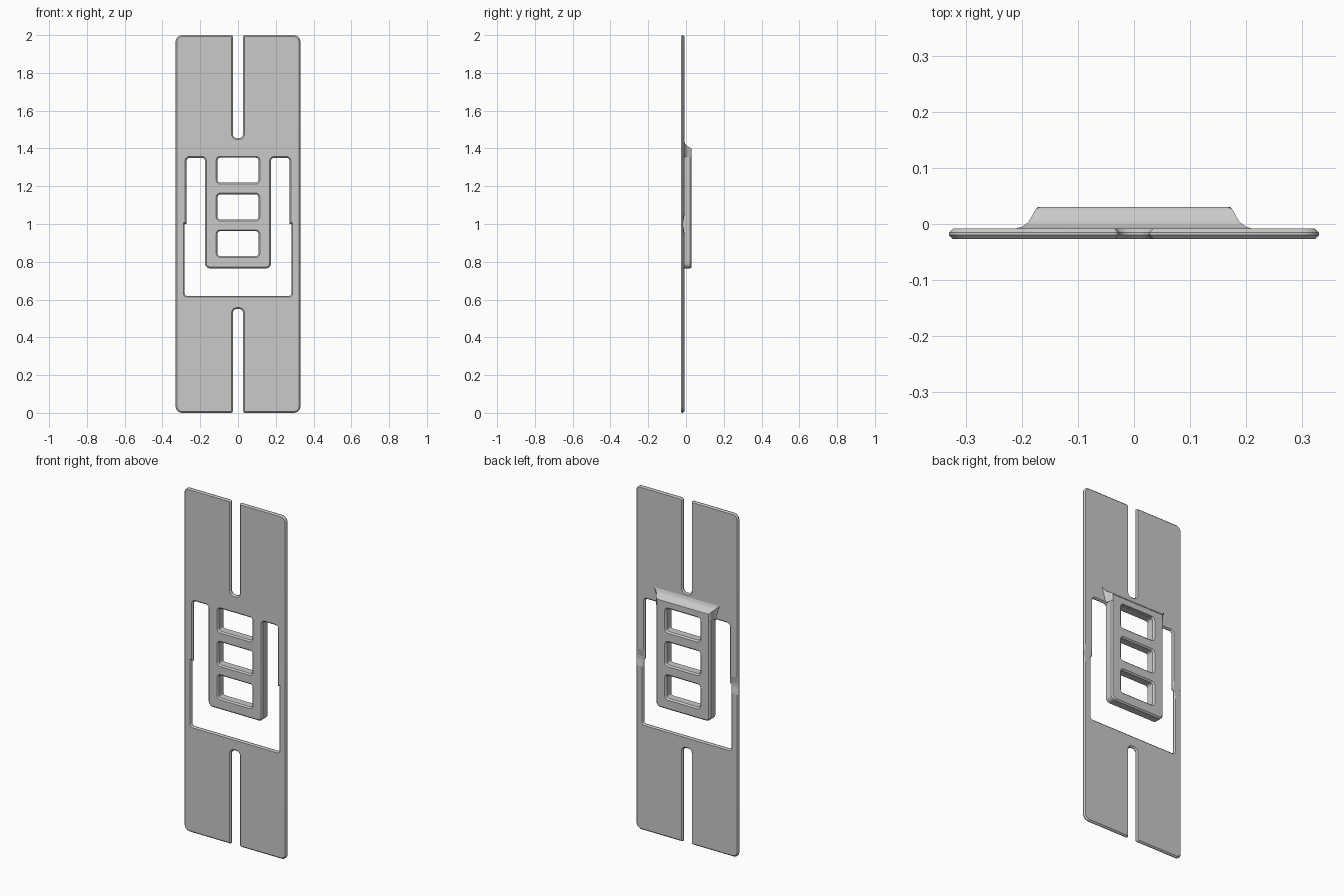
import bpy, bmesh
from math import pi, sin, cos
from mathutils import Vector

cube = bpy.data.objects.get("Cube")
if cube:
    bpy.data.objects.remove(cube, do_unlink=True)

grey = bpy.data.materials.new("plain grey")
grey.use_nodes = True
colour = (0.59, 0.59, 0.59, 1)
grey.diffuse_color = colour
grey.node_tree.nodes["Principled BSDF"].inputs["Base Color"].default_value = colour

FRONT, PLATE_BACK, PAD_BACK = -0.027, -0.008, 0.03


def rounded(corners, steps=10):
    """Round each right-angled corner (x, z, radius) with an arc."""
    points = []
    for i, (x, z, r) in enumerate(corners):
        c = Vector((x, z))
        u = (Vector(corners[i - 1][:2]) - c).normalized()
        v = (Vector(corners[(i + 1) % len(corners)][:2]) - c).normalized()
        if r == 0:
            points.append(c)
            continue
        for k in range(steps + 1):
            t = pi / 2 * k / steps
            points.append(c + (u + v) * r - v * r * cos(t) - u * r * sin(t))
    return points


def mirrored(half):
    """Close a right-hand half outline with its left-hand copy."""
    return rounded(half + [(-x, z, r) for x, z, r in reversed(half)])


def offset(points, distance):
    """Move an outline towards its inside, keeping its sides parallel."""
    area = sum(a.cross(b) for a, b in zip(points, points[1:] + points[:1]))
    side = distance if area > 0 else -distance
    moved = []
    for i, p in enumerate(points):
        a = (p - points[i - 1]).normalized()
        b = (points[(i + 1) % len(points)] - p).normalized()
        n1, n2 = Vector((-a.y, a.x)), Vector((-b.y, b.x))
        moved.append(p + (n1 + n2) * side / (1 + n1.dot(n2)))
    return moved


def sheet(outlines, front, back, bevel):
    """Upright chamfered sheet: the first outline is the edge, the rest are holes."""
    bm = bmesh.new()
    front_edges, back_edges = [], []
    for n, points in enumerate(outlines):
        inset = offset(points, bevel if n == 0 else -bevel)
        layers = ((inset, front), (points, front + bevel),
                  (points, back - bevel), (inset, back))
        loops = [[bm.verts.new((p.x, y, p.y)) for p in pts] for pts, y in layers]
        count = len(points)
        for a, b in zip(loops, loops[1:]):
            for i in range(count):
                j = (i + 1) % count
                bm.faces.new((a[i], a[j], b[j], b[i]))
        for loop, edges in ((loops[0], front_edges), (loops[-1], back_edges)):
            edges += [bm.edges.get((loop[i - 1], loop[i])) for i in range(count)]
    for edges, normal in ((front_edges, (0, -1, 0)), (back_edges, (0, 1, 0))):
        bmesh.ops.triangle_fill(bm, edges=edges, normal=normal, use_beauty=True)
    return bm


def mesh_object(name, bm, angle):
    bmesh.ops.recalc_face_normals(bm, faces=bm.faces)
    mesh = bpy.data.meshes.new(name)
    bm.to_mesh(mesh)
    bm.free()
    mesh.materials.append(grey)
    obj = bpy.data.objects.new(name, mesh)
    bpy.context.collection.objects.link(obj)
    bpy.ops.object.select_all(action="DESELECT")
    obj.select_set(True)
    bpy.context.view_layer.objects.active = obj
    bpy.ops.object.shade_smooth_by_angle(angle=angle)


# Outlines: plate with end slots, window around the tab, tab openings
plate_edge = mirrored([(0.027, 0.55, 0.022), (0.027, 0, 0.01), (0.33, 0, 0.035),
                       (0.33, 2, 0.035), (0.027, 2, 0.01), (0.027, 1.455, 0.022)])
window = mirrored([(0.175, 0.765, 0.028), (0.175, 1.35, 0.015), (0.272, 1.35, 0.015),
                   (0.272, 1, 0), (0.282, 1, 0), (0.282, 0.62, 0.012)])
openings = [mirrored([(0.108, z, 0.014), (0.108, z + 0.132, 0.014)])
            for z in (0.83, 1.024, 1.219)]

# Plate, with shallow hinge grooves across the back of the side strips
bm = sheet([plate_edge, window] + openings, FRONT, PLATE_BACK, 0.0075)
for z in (0.95, 0.99, 1.01, 1.05):
    bmesh.ops.bisect_plane(bm, geom=bm.verts[:] + bm.edges[:] + bm.faces[:],
                           dist=0.00001, plane_co=(0, 0, z), plane_no=(0, 0, 1))
for v in bm.verts:
    if abs(v.co.x) > 0.25 and abs(v.co.z - 1) < 0.011:
        v.co.y = min(v.co.y, -0.015)
mesh_object("plate", bm, 0.165)

# Thick pad on the back of the tab
pad_edge = mirrored([(0.175, 0.765, 0.028), (0.175, 1.4, 0.01)])
mesh_object("tab_pad", sheet([pad_edge] + openings, FRONT + 0.0015, PAD_BACK, 0.008), 0.165)

# Concave fillet blending the pad's upper end into the plate
bm = bmesh.new()
loops = []
for d, y in ((0.044, -0.011), (0.036, -0.008), (0.024, -0.004), (0.014, 0.004),
             (0.008, 0.014), (0.004, 0.022), (0, 0.027), (-0.006, PAD_BACK)):
    foot, w, top = 0.174 + d * 0.3, 0.174 + d, 1.4 + d
    loops.append([bm.verts.new((x, y, z)) for x, z in
                  ((-foot, 1.355), (-w, top), (w, top), (foot, 1.355))])
for a, b in zip(loops, loops[1:]):
    for i in range(3):
        bm.faces.new((a[i], a[i + 1], b[i + 1], b[i]))
bm.faces.new([lp[0] for lp in loops] + [lp[3] for lp in reversed(loops)])
mesh_object("pad_fillet", bm, 0.5)
